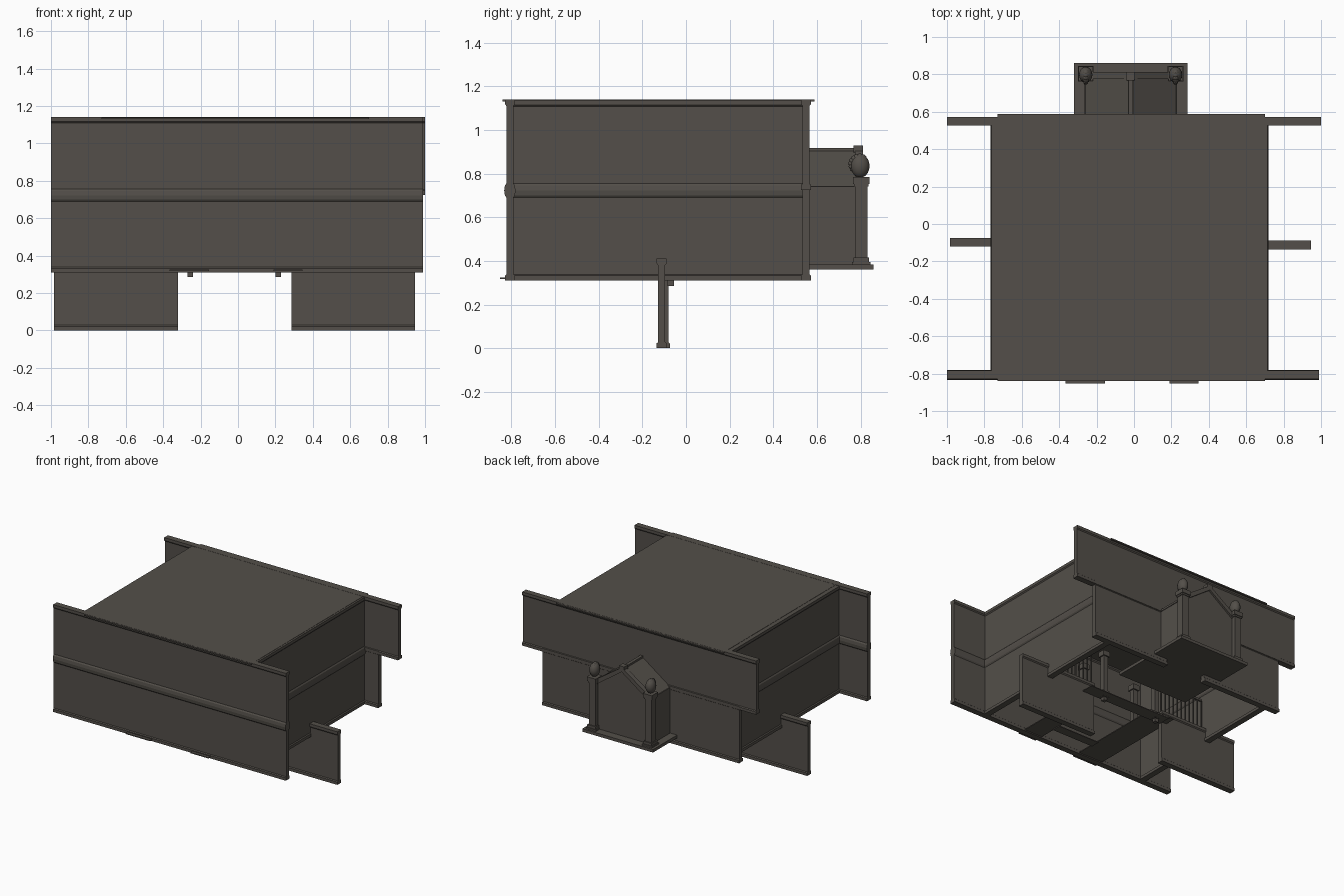
import bpy, bmesh, math
from mathutils import Vector

if "Cube" in bpy.data.objects:
    bpy.data.objects.remove(bpy.data.objects["Cube"])

stone = bpy.data.materials.new("dark_stone")
stone.diffuse_color = (0.087, 0.078, 0.067, 1)
stone.use_nodes = True
stone.node_tree.nodes["Principled BSDF"].inputs["Base Color"].default_value = stone.diffuse_color


def finish(name, bm, smooth=False):
    bmesh.ops.recalc_face_normals(bm, faces=bm.faces)
    me = bpy.data.meshes.new(name)
    bm.to_mesh(me)
    bm.free()
    me.materials.append(stone)
    for p in me.polygons:
        p.use_smooth = smooth
    ob = bpy.data.objects.new(name, me)
    bpy.context.collection.objects.link(ob)
    return ob


def add_box(bm, x0, x1, y0, y1, z0, z1):
    vs = bmesh.ops.create_cube(bm, size=1)["verts"]
    for v in vs:
        v.co = Vector((x0 + (v.co.x + .5) * (x1 - x0),
                       y0 + (v.co.y + .5) * (y1 - y0),
                       z0 + (v.co.z + .5) * (z1 - z0)))


def box(name, *dims):
    bm = bmesh.new()
    add_box(bm, *dims)
    return finish(name, bm)


def extrude(name, pts, step):
    """Close a 3D outline and extrude it by a vector."""
    bm = bmesh.new()
    f = bm.faces.new([bm.verts.new(p) for p in pts])
    new = bmesh.ops.extrude_face_region(bm, geom=[f])["geom"]
    bmesh.ops.translate(bm, vec=step, verts=[v for v in new if isinstance(v, bmesh.types.BMVert)])
    return finish(name, bm)


def wall(name, axis, a, b, c, z0, z1, mid=False):
    """Wall with moulded foot and top, and an optional rounded middle rail."""
    core, trim = .016, .023
    half = [(trim, z0), (trim, z0 + .022), (core, z0 + .028)]
    if mid:
        half += [(core, .69), (trim, .70), (trim + .003, .722), (trim, .745), (core, .755)]
    half += [(core, z1 - .03), (trim, z1 - .022), (trim, z1)]
    outline = half + [(-t, z) for t, z in reversed(half)]
    if axis == "x":
        return extrude(name, [(a, c + t, z) for t, z in outline], (b - a, 0, 0))
    return extrude(name, [(c + t, a, z) for t, z in outline], (0, b - a, 0))


# main room walls
wall("front_wall", "x", -1.0, .99, -.807, .31, 1.14, True)
wall("upper_back_wall", "x", -1.0, 1.0, .55, .725, 1.14)
wall("lower_back_wall_right", "x", .17, .83, .55, .31, .75)
wall("lower_back_wall_left", "x", -.855, -.17, .55, .31, .75)
wall("left_wall", "y", -.80, .55, -.74, .31, 1.137, True)
wall("right_wall", "y", -.80, .55, .692, .31, 1.137, True)
box("roof", -.73, .70, -.84, .588, 1.13, 1.139)

# low balcony walls with railings on top
wall("low_wall_left", "x", -.985, -.32, -.097, 0, .41)
wall("low_wall_right", "x", .285, .945, -.112, 0, .41)
for side, x0, x1, y in (("left", -.70, -.33, -.097), ("right", .30, .66, -.112)):
    bm = bmesh.new()
    add_box(bm, x0, x1, y - .008, y + .008, .63, .645)
    n = 10
    for i in range(n + 1):
        x = x0 + (x1 - x0) * i / n
        add_box(bm, x - .004, x + .004, y - .004, y + .004, .40, .63)
    finish("railing_" + side, bm)

# thin walkways at floor level
box("left_walkway", -.365, -.155, -.853, 0, .318, .325)
box("right_walkway", .19, .345, -.853, -.45, .318, .325)
box("cross_walkway", -.32, .39, -.10, 0, .311, .317)
box("middle_walkway", -.16, .20, -.65, -.58, .311, .317)


def stepped_post(name, x, y, levels):
    bm = bmesh.new()
    for z0, z1, r in levels:
        add_box(bm, x - r, x + r, y - r, y + r, z0, z1)
    return finish(name, bm)


# inner columns
for i, (x, y, foot) in enumerate(((-.255, -.07, .285), (.215, -.07, .285), (-.25, -.30, .325), (.21, -.30, .325))):
    stepped_post("inner_column_%d" % i, x, y,
                 [(foot, foot + .025, .015), (foot + .025, .36, .026), (.36, .64, .019), (.64, .68, .028)])

# back porch: floor, body with gabled roof
CX = -.018
box("porch_floor", -.32, .285, .18, .86, .36, .383)
gable = [(CX - .235, .383), (CX + .235, .383), (CX + .235, .735), (CX, .905), (CX - .235, .735)]
extrude("porch_end_panel", [(x, .785, z) for x, z in gable], (0, .012, 0))
for s in (-1, 1):
    side = "left" if s < 0 else "right"
    box("porch_side_" + side, CX + s * .235 - .008, CX + s * .235 + .008, .56, .79, .383, .735)
    box("porch_eave_" + side, CX + s * .235 - .013, CX + s * .235 + .013, .56, .79, .725, .74)
    # roof slope and the raised front rafter
    for nm, y0, y1, up in (("porch_roof_", .56, .79, 0), ("porch_rafter_", .775, .812, .014)):
        pts = [(CX + s * .245, .725 - up), (CX + s * .245, .738 + up), (CX, .912 + up * .5), (CX, .898 - up)]
        extrude(nm + side, [(x, y0, z) for x, z in pts], (0, y1 - y0, 0))
    # post with foot and cap
    px, py = CX + s * .24, .803
    stepped_post("porch_post_" + side, px, py,
                 [(.38, .395, .042), (.395, .415, .036), (.415, .74, .028), (.74, .752, .033), (.752, .785, .038)])
    # rounded ornament with a curled beak
    bm = bmesh.new()
    bmesh.ops.create_uvsphere(bm, u_segments=16, v_segments=10, radius=1)
    for v in bm.verts:
        v.co = Vector((px + v.co.x * .036, py - .005 + v.co.y * .043, .835 + v.co.z * .054))
    finish("post_ornament_" + side, bm, True)
    bm = bmesh.new()
    n = 8
    for i in range(n):
        a = math.radians(60 + 150 * i / (n - 1))
        r = .020 - .010 * i / (n - 1)
        vs = bmesh.ops.create_uvsphere(bm, u_segments=8, v_segments=6, radius=r)["verts"]
        bmesh.ops.translate(bm, vec=(px, py - .012 + .035 * math.cos(a), .838 + .036 * math.sin(a)), verts=vs)
    finish("ornament_curl_" + side, bm, True)
box("porch_ridge", CX - .012, CX + .012, .56, .80, .895, .918)
box("porch_finial", CX - .022, CX + .022, .768, .812, .885, .928)
